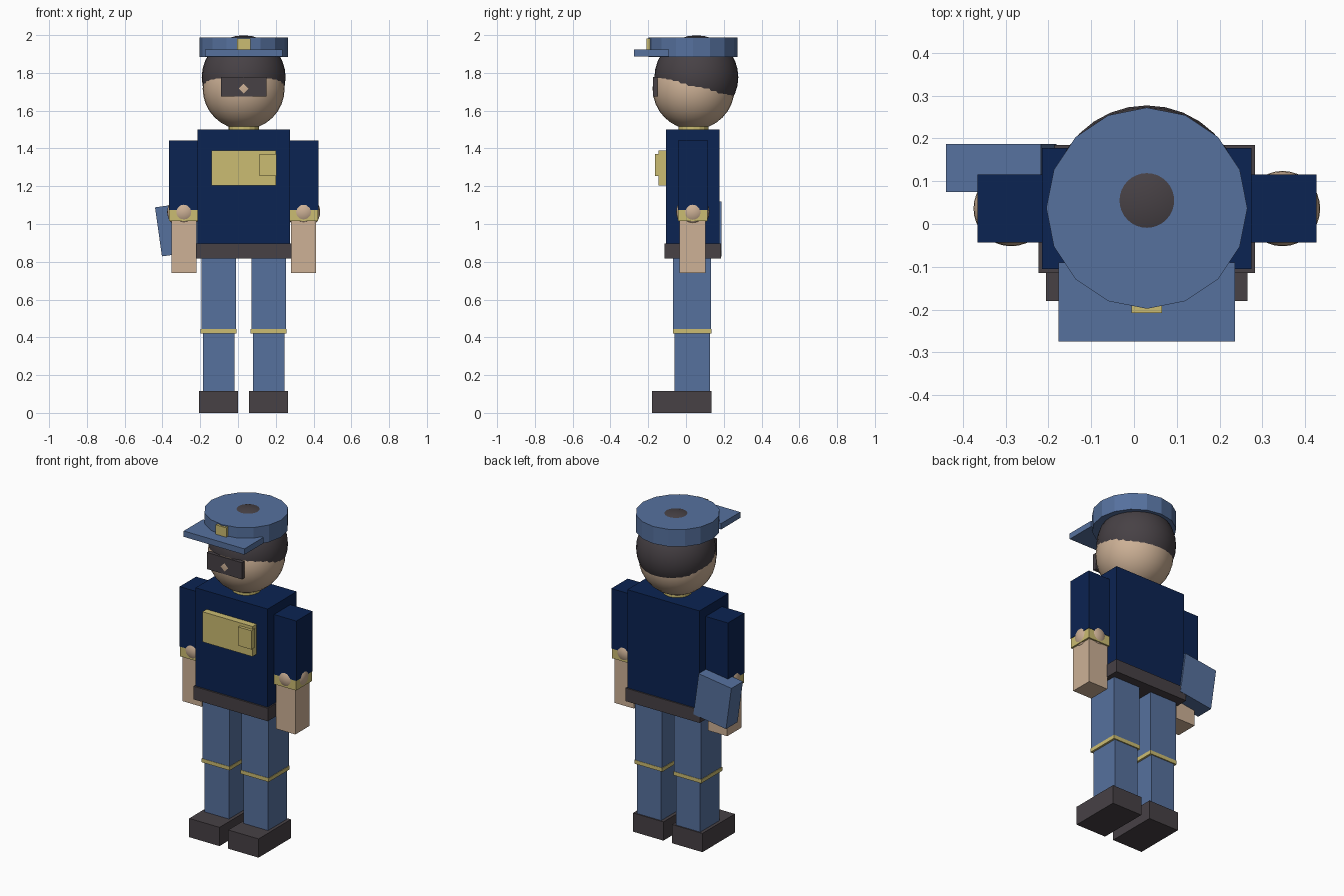
import bpy
from math import radians

if "Cube" in bpy.data.objects:
    bpy.data.objects.remove(bpy.data.objects["Cube"], do_unlink=True)

MID = 0.03  # body midline in x


def material(name, r, g, b):
    lin = [((c / 255 + 0.055) / 1.055) ** 2.4 for c in (r, g, b)] + [1]
    m = bpy.data.materials.new(name)
    m.use_nodes = True
    m.diffuse_color = lin
    m.node_tree.nodes["Principled BSDF"].inputs["Base Color"].default_value = lin
    return m


navy = material("navy cloth", 11, 35, 82)
blue = material("blue cloth", 86, 113, 158)
gold = material("gold trim", 203, 188, 114)
skin = material("skin", 205, 177, 150)
dark = material("charcoal", 71, 65, 69)


def finish(name, mat):
    ob = bpy.context.object
    ob.name = ob.data.name = name
    ob.data.materials.append(mat)
    return ob


def box(name, mat, x, y, z):
    """Box from (low, high) pairs on each axis."""
    spans = (x, y, z)
    bpy.ops.mesh.primitive_cube_add(size=1, location=[(a + b) / 2 for a, b in spans])
    ob = finish(name, mat)
    for v in ob.data.vertices:
        v.co = [c * (b - a) for c, (a, b) in zip(v.co, spans)]
    return ob


def ball(name, mat, loc, radius):
    bpy.ops.mesh.primitive_uv_sphere_add(segments=32, ring_count=16, radius=radius, location=loc)
    bpy.ops.object.shade_smooth()
    return finish(name, mat)


def cylinder(name, mat, loc, radius, depth, sides):
    bpy.ops.mesh.primitive_cylinder_add(vertices=sides, radius=radius, depth=depth, location=loc)
    return finish(name, mat)


def around(centre, half):
    return (centre - half, centre + half)


# Torso, belt and chest pocket
box("torso", navy, around(MID, 0.245), (-0.105, 0.177), (0.88, 1.5))
box("belt", dark, around(MID, 0.253), (-0.115, 0.185), (0.817, 0.897))
box("chest_panel", gold, (-0.14, 0.2), (-0.145, -0.1), (1.203, 1.388))
box("chest_pocket", gold, (0.115, 0.205), (-0.163, -0.13), (1.255, 1.37))

# Arms and legs
for side, s in (("right", -1), ("left", 1)):
    ax = MID + s * 0.317
    box(side + "_sleeve", navy, around(ax, 0.079), (-0.043, 0.116), (1.075, 1.443))
    box(side + "_cuff", gold, around(ax, 0.077), (-0.042, 0.114), (1.015, 1.083))
    ball(side + "_elbow", skin, (ax, 0.036, 1.064), 0.088)
    box(side + "_forearm", skin, around(ax, 0.066), (-0.034, 0.104), (0.74, 1.05))

    lx = MID + s * 0.1325
    box(side + "_thigh", blue, around(lx, 0.092), (-0.068, 0.132), (0.443, 0.85))
    box(side + "_knee_band", gold, around(lx, 0.095), (-0.07, 0.134), (0.42, 0.443))
    box(side + "_shin", blue, around(lx, 0.083), (-0.06, 0.127), (0.1, 0.42))
    box(side + "_shoe", dark, around(lx, 0.103), (-0.18, 0.134), (0, 0.115))

# Hip pouch, tilted outwards
pouch = box("hip_pouch", blue, around(-0.31, 0.112), (0.075, 0.187), around(0.974, 0.131))
pouch.rotation_euler.y = radians(-8)

# Head, with a hair shell overlapping it, and glasses
cylinder("collar", gold, (MID, 0.04, 1.495), 0.08, 0.05, 16)
ball("head", skin, (MID, 0.04, 1.717), 0.217)
ball("hair", dark, (MID, 0.055, 1.777), 0.222)
box("glasses", dark, (-0.09, 0.15), (-0.1745, -0.15), (1.675, 1.777))

# Cap
cylinder("cap", blue, (MID, 0.037, 1.936), 0.235, 0.105, 16)
box("cap_brim", blue, around(MID, 0.206), (-0.275, -0.09), (1.888, 1.924))
box("cap_badge", gold, around(MID, 0.036), (-0.208, -0.18), (1.924, 1.982))
